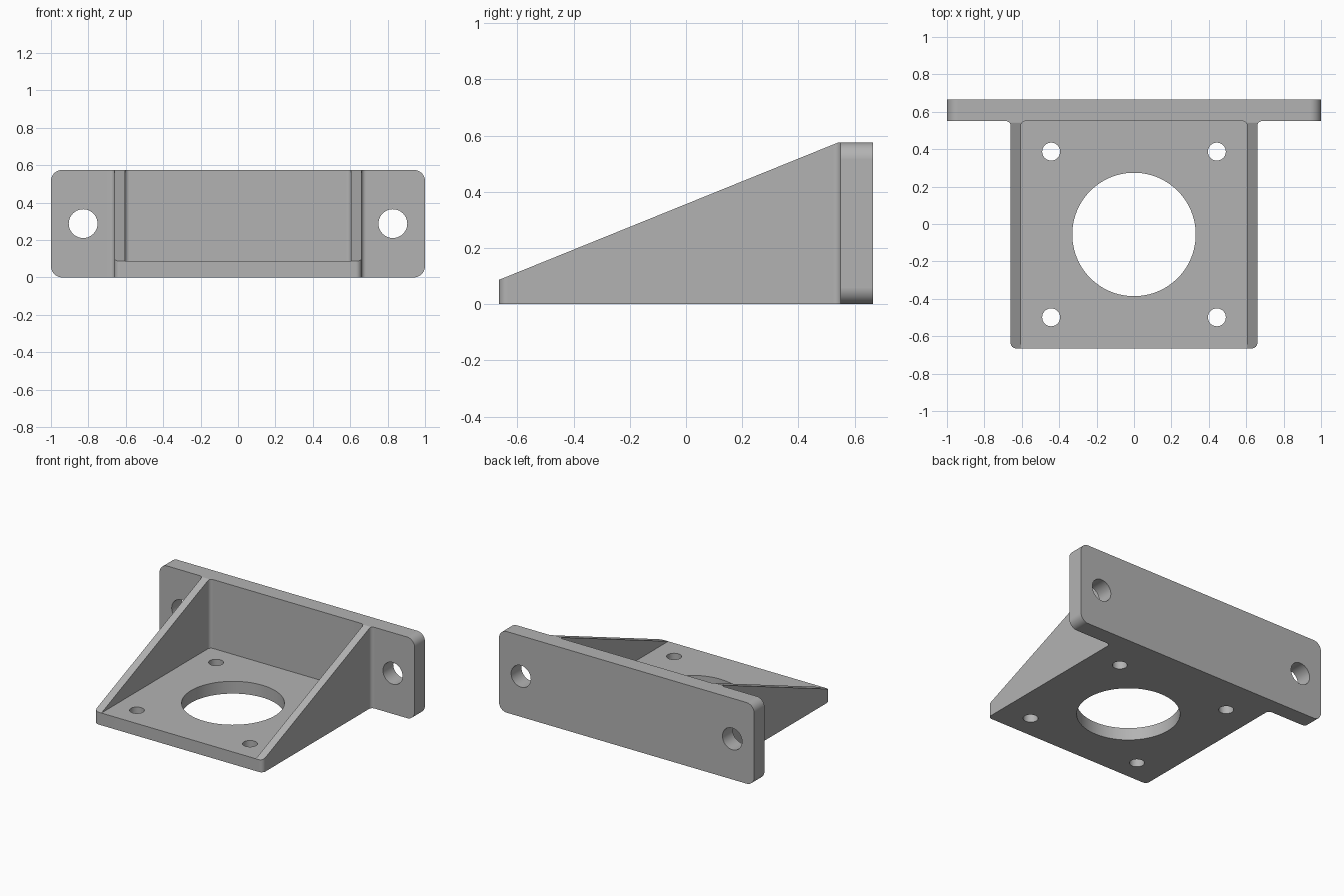
import bpy
import math
from mathutils import Vector

if "Cube" in bpy.data.objects:
    bpy.data.objects.remove(bpy.data.objects["Cube"], do_unlink=True)

grey = bpy.data.materials.new("plain grey")
grey.use_nodes = True
COLOUR = (0.45, 0.45, 0.45, 1)
grey.diffuse_color = COLOUR
grey.node_tree.nodes["Principled BSDF"].inputs["Base Color"].default_value = COLOUR

# Overall sizes
HALF_WIDTH, DEPTH, HEIGHT = 0.66, 0.665, 0.575
PLATE_FRONT, FLOOR, RIB_INNER = 0.55, 0.087, 0.605
FILLET = 0.025
AXES = {"z": lambda u, v, w: (u, v, w),
        "y": lambda u, v, w: (u, w, v),
        "x": lambda u, v, w: (w, u, v)}


def rounded(corners, steps=8):
    """Round right-angled corners given as (u, v, radius)."""
    out = []
    pts = [Vector(c[:2]) for c in corners]
    for i, (p, c) in enumerate(zip(pts, corners)):
        r = c[2]
        if not r:
            out.append(p)
            continue
        a = (pts[i - 1] - p).normalized()
        b = (pts[(i + 1) % len(pts)] - p).normalized()
        centre = p + (a + b) * r
        for k in range(steps + 1):
            t = math.pi / 2 * k / steps
            out.append(centre - (b * math.cos(t) + a * math.sin(t)) * r)
    return out


def circle(u, v, r, n):
    return [Vector((u + r * math.cos(math.tau * k / n),
                    v + r * math.sin(math.tau * k / n))) for k in range(n)]


def prism(name, outline, axis, low, high):
    """Extrude a closed outline along an axis."""
    n = len(outline)
    place = AXES[axis]
    verts = [place(p[0], p[1], w) for w in (low, high) for p in outline]
    faces = [list(range(n))[::-1], list(range(n, 2 * n))]
    faces += [[i, (i + 1) % n, n + (i + 1) % n, n + i] for i in range(n)]
    if axis == "y":
        faces = [f[::-1] for f in faces]
    mesh = bpy.data.meshes.new(name)
    mesh.from_pydata(verts, [], faces)
    mesh.materials.append(grey)
    obj = bpy.data.objects.new(name, mesh)
    bpy.context.collection.objects.link(obj)
    return obj


def combine(target, other, operation):
    """Apply a boolean, then discard the helper."""
    mod = target.modifiers.new("cut", "BOOLEAN")
    mod.operation, mod.solver, mod.object = operation, "EXACT", other
    bpy.context.view_layer.objects.active = target
    bpy.ops.object.modifier_apply(modifier=mod.name)
    bpy.data.objects.remove(other, do_unlink=True)


# Body block, flaring into the mounting plate through outer fillets
half = [(HALF_WIDTH, -DEPTH, 0.03), (HALF_WIDTH, PLATE_FRONT, FILLET),
        (0.7, PLATE_FRONT, 0), (0.7, 0.6, 0)]
mirrored = [(-x, y, r) for x, y, r in reversed(half)]
bracket = prism("motor_bracket", rounded(half + mirrored), "z", 0, HEIGHT)

# Mounting plate with rounded corners
plate = prism("mounting_plate", rounded([(-1, 0, 0.06), (1, 0, 0.06),
              (1, HEIGHT, 0.06), (-1, HEIGHT, 0.06)]), "y", PLATE_FRONT, DEPTH)
combine(bracket, plate, "UNION")

# Pocket between the ribs, with filleted rear corners
pocket = prism("pocket", rounded([(-RIB_INNER, -1, 0), (RIB_INNER, -1, 0),
               (RIB_INNER, PLATE_FRONT, FILLET),
               (-RIB_INNER, PLATE_FRONT, FILLET)]), "z", FLOOR, 1)
combine(bracket, pocket, "DIFFERENCE")

# Sloping top of the ribs
slope = (HEIGHT - FLOOR) / (0.54 + DEPTH)
line = [(y, FLOOR + slope * (y + DEPTH)) for y in (-0.8, 0.6)]
combine(bracket, prism("slope", line + [(0.6, 1), (-0.8, 1)], "x", -0.8, 0.8),
        "DIFFERENCE")

# Central opening and four screw holes in the floor
CENTRE_Y, SPACING = -0.056, 0.443
floor_holes = [(0, CENTRE_Y, 0.33, 96)]
floor_holes += [(sx * SPACING, CENTRE_Y + sy * SPACING, 0.048, 32)
                for sx in (-1, 1) for sy in (-1, 1)]
for hole in floor_holes:
    combine(bracket, prism("floor_hole", circle(*hole), "z", -0.1, 0.2), "DIFFERENCE")

# Bolt holes in the mounting plate
for side in (-1, 1):
    combine(bracket, prism("bolt_hole", circle(side * 0.828, HEIGHT / 2, 0.077, 40),
                           "y", 0.4, 0.8), "DIFFERENCE")

# Smooth the curved surfaces and keep flat faces flat
bpy.ops.object.select_all(action="DESELECT")
bracket.select_set(True)
bpy.context.view_layer.objects.active = bracket
bpy.ops.object.shade_smooth_by_angle(angle=math.radians(30))
normals = bracket.modifiers.new("flat_faces", "WEIGHTED_NORMAL")
normals.keep_sharp = True
